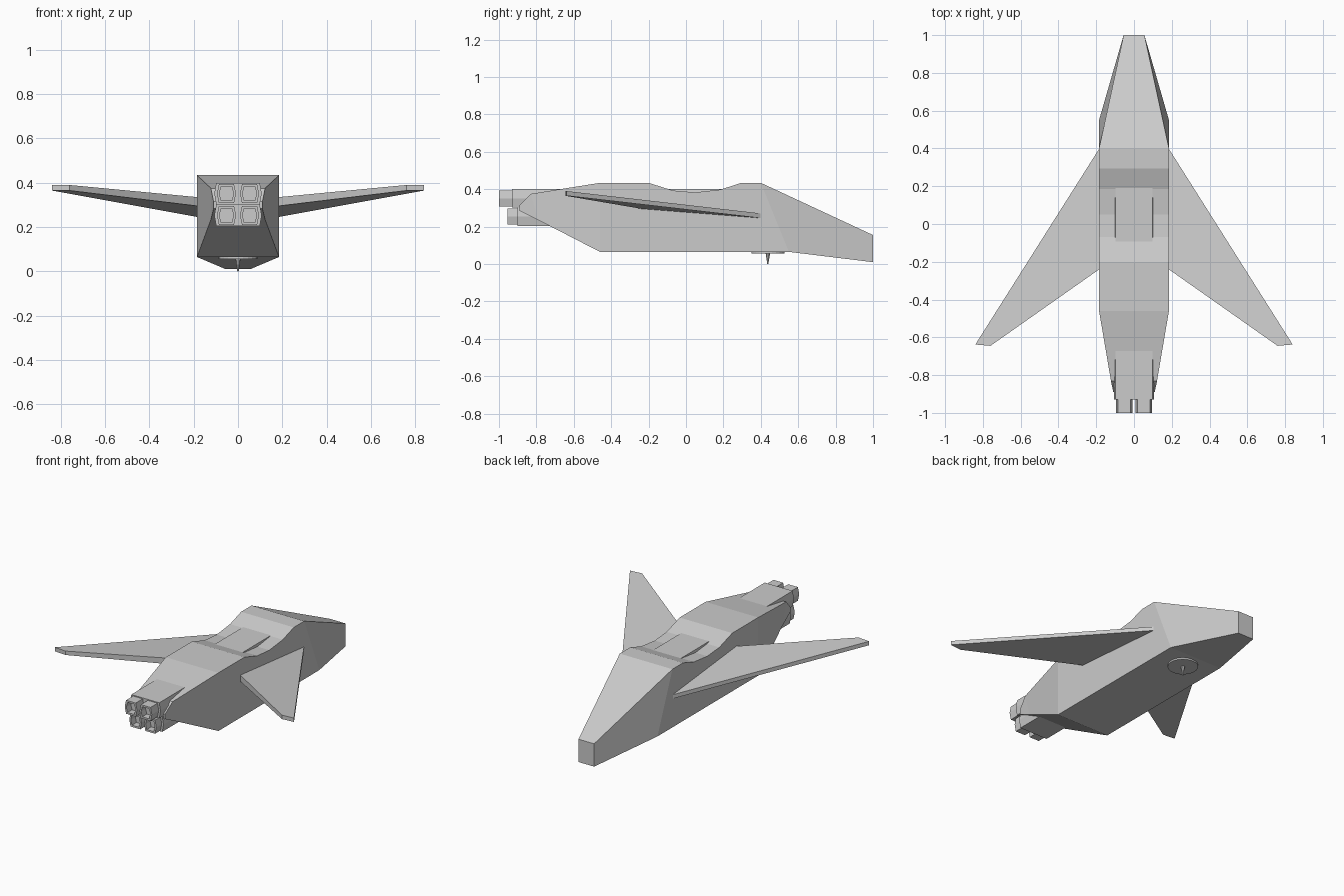
import bpy, bmesh
from mathutils import Vector

if "Cube" in bpy.data.objects:
    bpy.data.objects.remove(bpy.data.objects["Cube"])


def loft(name, rings, mirror=False):
    """Skin a list of equal-length point rings and cap both ends."""
    bm = bmesh.new()
    loops = [[bm.verts.new(Vector(p)) for p in ring] for ring in rings]
    n = len(loops[0])
    for a, b in zip(loops, loops[1:]):
        for i in range(n):
            j = (i + 1) % n
            bm.faces.new((a[i], a[j], b[j], b[i]))
    bm.faces.new(loops[0])
    bm.faces.new(loops[-1])
    bmesh.ops.recalc_face_normals(bm, faces=bm.faces)
    me = bpy.data.meshes.new(name)
    bm.to_mesh(me)
    bm.free()
    ob = bpy.data.objects.new(name, me)
    bpy.context.collection.objects.link(ob)
    if mirror:
        ob.modifiers.new("mirror", 'MIRROR').use_mirror_merge = False
    return ob


def hexagon(y, cx, cz, top, mid, h):
    """Flat-topped hexagon in the xz plane."""
    pts = [(-top, h), (top, h), (mid, 0), (top, -h), (-top, -h), (-mid, 0)]
    return [(cx + x, y, cz + z) for x, z in pts]


# Fuselage stations: top y, top z, bottom y, bottom z, half width
stations = [
    (1.0, 0.155, 1.0, 0.01, 0.055),
    (0.4, 0.434, 0.55, 0.065, 0.185),
    (0.295, 0.434, 0.36, 0.065, 0.185),
    (0.185, 0.398, 0.2, 0.065, 0.185),
    (0.05, 0.383, 0.05, 0.065, 0.185),
    (-0.07, 0.393, -0.07, 0.065, 0.185),
    (-0.2, 0.434, -0.2, 0.065, 0.185),
    (-0.46, 0.434, -0.46, 0.065, 0.185),
    (-0.83, 0.375, -0.79, 0.235, 0.122),
    (-0.89, 0.315, -0.89, 0.285, 0.11),
]
loft("fuselage", [[(-w, yt, zt), (w, yt, zt), (w, yb, zb), (-w, yb, zb)]
                  for yt, zt, yb, zb, w in stations])

# Swept wings
wing_plan = [(0.18, 0.405, 0.27, 0.245), (0.84, -0.638, 0.39, 0.365),
             (0.76, -0.645, 0.39, 0.365), (0.18, -0.237, 0.335, 0.295)]
loft("wings", [[(x, y, zt) for x, y, zt, zb in wing_plan],
               [(x, y, zb) for x, y, zt, zb in wing_plan]], mirror=True)

# Engine housings and hollow nozzles; the upper housing also surfaces in the roof dip
for name, cz, front, back, tip in (("upper", 0.351, 0.25, -0.93, -1.0),
                                   ("lower", 0.253, -0.6, -0.9, -0.955)):
    loft(name + "_engine_housing", [hexagon(y, 0, cz, 0.098, 0.107, 0.049)
                                    for y in (front, back)])
    loft(name + "_nozzles", [hexagon(back + 0.02, 0.052, cz, 0.034, 0.043, 0.043),
                             hexagon(tip, 0.052, cz, 0.034, 0.043, 0.043),
                             hexagon(tip, 0.052, cz, 0.024, 0.032, 0.032),
                             hexagon(tip + 0.045, 0.052, cz, 0.024, 0.032, 0.032)],
         mirror=True)

# Belly sensor disc and its spike
bpy.ops.mesh.primitive_cylinder_add(vertices=24, radius=0.088, depth=0.014,
                                    location=(0, 0.4375, 0.062))
bpy.context.object.name = "belly_disc"
bpy.ops.mesh.primitive_cone_add(vertices=8, radius1=0.003, radius2=0.012, depth=0.058,
                                location=(0, 0.4375, 0.029))
bpy.context.object.name = "belly_spike"
